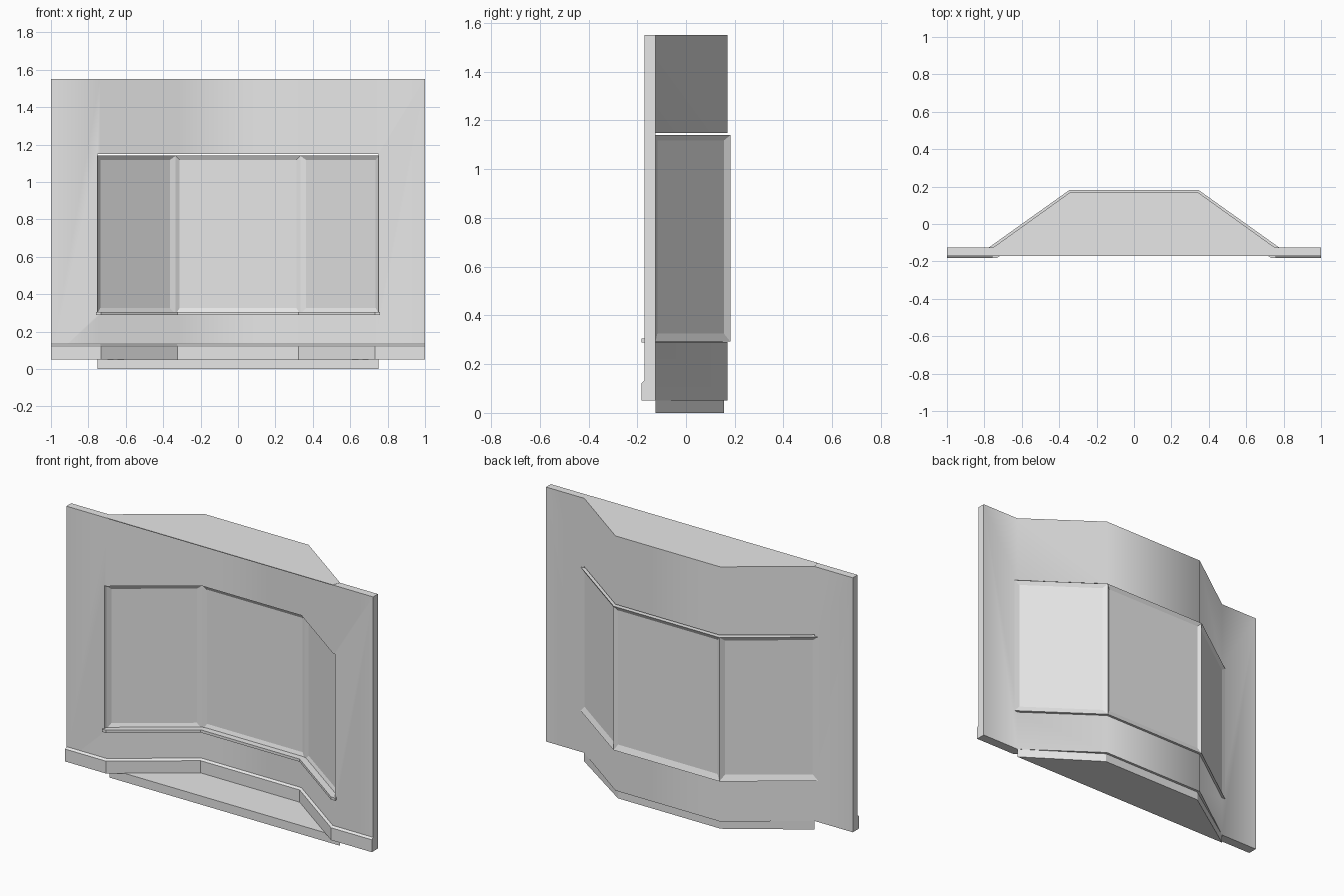
import bpy, bmesh, math
from mathutils import Vector

old = bpy.data.objects.get("Cube")
if old:
    bpy.data.objects.remove(old, do_unlink=True)

GREY = (0.8, 0.8, 0.8, 1.0)
plaster = bpy.data.materials.new("pale grey")
plaster.use_nodes = True
plaster.diffuse_color = GREY
plaster.node_tree.nodes["Principled BSDF"].inputs["Base Color"].default_value = GREY


def finish(name, bm):
    bmesh.ops.recalc_face_normals(bm, faces=bm.faces[:])
    mesh = bpy.data.meshes.new(name)
    bm.to_mesh(mesh)
    bm.free()
    obj = bpy.data.objects.new(name, mesh)
    bpy.context.collection.objects.link(obj)
    mesh.materials.append(plaster)
    return obj


def offset(path, d):
    """Shift a plan path sideways by d (positive is outward, to +y) with mitred corners."""
    pts = [Vector(p) for p in path]
    normals = []
    for a, b in zip(pts, pts[1:]):
        t = (b - a).normalized()
        normals.append(Vector((-t.y, t.x)))
    out = []
    for i, p in enumerate(pts):
        n0, n1 = normals[max(i - 1, 0)], normals[min(i, len(normals) - 1)]
        out.append(p + (n0 + n1) * d / (1 + n0.dot(n1)))
    return out


def sweep(path, section):
    """Sweep a closed (offset, height) section along a plan path."""
    bm = bmesh.new()
    rails = [[bm.verts.new((p.x, p.y, z)) for p in offset(path, d)] for d, z in section]
    for a, b in zip(rails, rails[1:] + rails[:1]):
        for i in range(len(path) - 1):
            bm.faces.new((a[i], a[i + 1], b[i + 1], b[i]))
    for end in (0, -1):
        bm.faces.new([r[end] for r in rails])
    return bm


def box_section(d0, d1, z0, z1):
    return [(d0, z0), (d1, z0), (d1, z1), (d0, z1)]


def prism(plan, z0, z1):
    bm = bmesh.new()
    face = bm.faces.new([bm.verts.new((x, y, z0)) for x, y in plan])
    ext = bmesh.ops.extrude_face_region(bm, geom=[face])
    top = [v for v in ext["geom"] if isinstance(v, bmesh.types.BMVert)]
    bmesh.ops.translate(bm, verts=top, vec=(0, 0, z1 - z0))
    return bm


def mirrored(half):
    return half + [(-x, y) for x, y in reversed(half)]


# Outer face of the wall in plan: flat wing, slanted side, straight middle
bay = mirrored([(-0.752, -0.125), (-0.341, 0.17)])
wall_path = [(-1, -0.125)] + bay + [(1, -0.125)]
THICK = 0.045
FRONT = -0.125 - THICK

# Wall with one wide opening through the bay
wall = finish("bay_wall", sweep(wall_path, box_section(-THICK, 0, 0.05, 1.55)))
cutter = finish("opening_cutter", prism(mirrored([(-0.752, -0.4), (-0.752, 0.4)]), 0.29, 1.148))
cut = wall.modifiers.new("opening", 'BOOLEAN')
cut.operation = 'DIFFERENCE'
cut.solver = 'EXACT'
cut.object = cutter
bpy.context.view_layer.objects.active = wall
wall.select_set(True)
bpy.ops.object.modifier_apply(modifier="opening")
bpy.data.objects.remove(cutter, do_unlink=True)
bpy.ops.object.shade_smooth_by_angle(angle=math.radians(50))
wall.select_set(False)

# Skirting board with a chamfered top edge
finish("skirting_board", sweep(wall_path, [
    (-0.03, 0.05), (-0.057, 0.05), (-0.057, 0.123), (-THICK, 0.133), (-0.03, 0.133)]))

# Window sill following the bay, with short returns on the wings
sill_path = [(-0.76, -0.125)] + bay + [(0.76, -0.125)]
finish("window_sill", sweep(sill_path, box_section(-0.02, -0.057, 0.289, 0.305)))

# Three-sided window frame; panes are recessed on both sides
bm = sweep(offset(mirrored([(-0.775, -0.125), (-0.345, 0.182)]), 0),
           box_section(-0.037, 0, 0.292, 1.14))
bmesh.ops.recalc_face_normals(bm, faces=bm.faces[:])
panels = [f for f in bm.faces if abs(f.normal.z) < 0.1 and f.calc_area() > 0.1]
for f in panels:
    middle = abs(f.normal.x) < 0.1
    bmesh.ops.inset_individual(bm, faces=[f], thickness=0.03 if middle else 0.042, depth=-0.012)
    for v in f.verts:
        v.co.z = 0.326 if v.co.z < 0.7 else 1.117
finish("window_frame", bm)

# Ceiling plate over the bay and floor slab below it
finish("ceiling_plate", prism(mirrored([(-0.738, FRONT), (-0.752, -0.125), (-0.341, 0.17)]),
                              1.547, 1.551))
finish("floor_slab", prism(mirrored([(-0.752, -0.125), (-0.335, 0.155)]), 0, 0.051))
